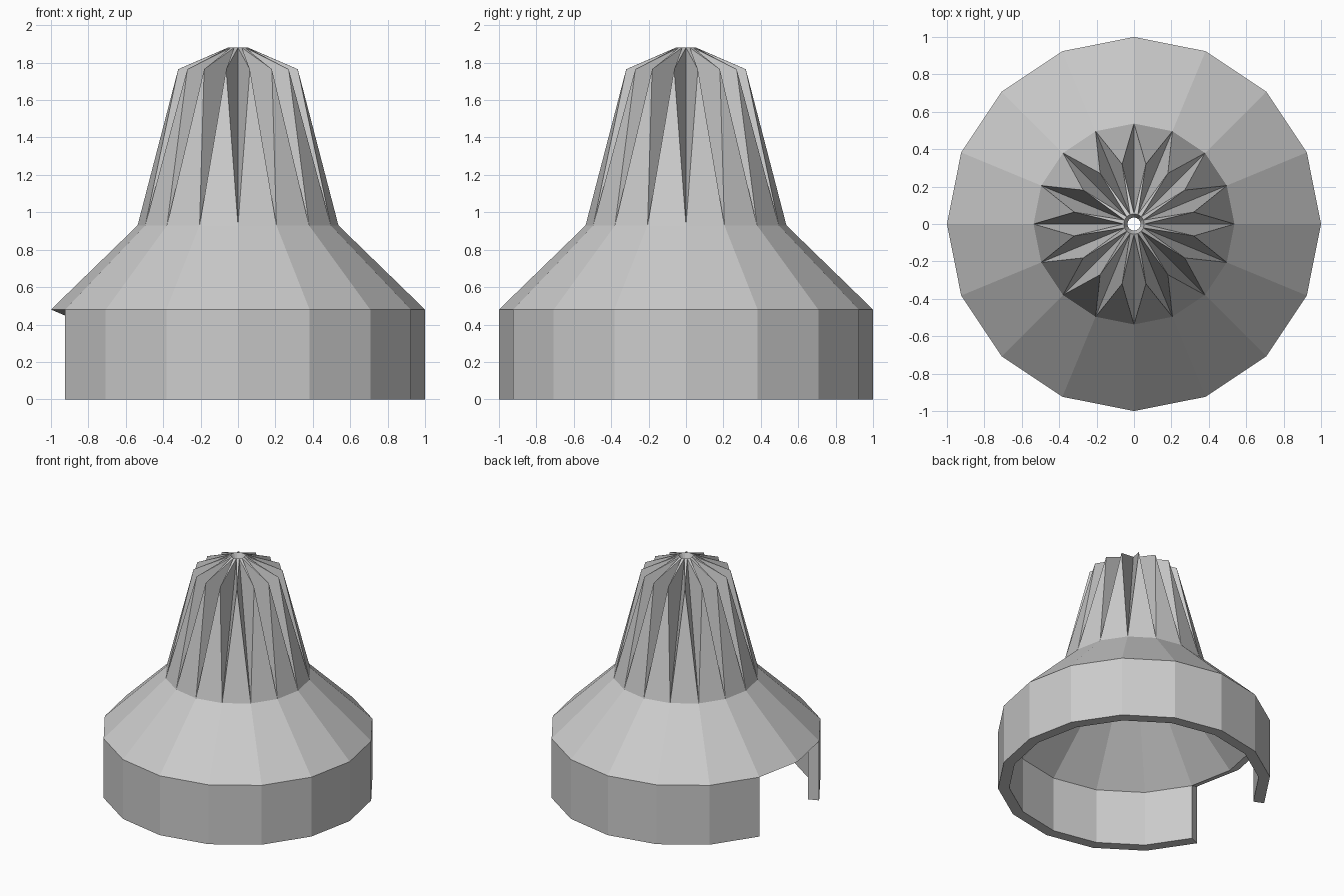
import bpy, bmesh
from math import sin, cos, pi

if "Cube" in bpy.data.objects:
    bpy.data.objects.remove(bpy.data.objects["Cube"])

SIDES = 16
GAP = (7, 8)          # wall segments left open on the -x side

# (radius, height): wall foot, wall top, flute base, rib shoulder, tip rim
OUTER = [(1.0, 0.0), (1.0, 0.48), (0.537, 0.93), (0.326, 1.765), (0.055, 1.88)]
INNER = [(0.917, 0.0), (0.917, 0.445), (0.46, 0.886), (0.25, 1.68), (0.035, 1.83)]

bm = bmesh.new()


def ring(radius, z, shift=0.0):
    return [bm.verts.new((radius * cos(2 * pi * (k + shift) / SIDES),
                          radius * sin(2 * pi * (k + shift) / SIDES), z))
            for k in range(SIDES)]


def skin(profile):
    """One side of the shell: wall, sloped shoulder and fluted crown."""
    # rib points sit halfway between the corners of the other rings
    foot, top, base, rib, tip = [ring(r, z, 0.5 if i == 3 else 0.0)
                                 for i, (r, z) in enumerate(profile)]
    for k in range(SIDES):
        n = (k + 1) % SIDES
        if k not in GAP:
            bm.faces.new((foot[k], foot[n], top[n], top[k]))
        bm.faces.new((top[k], top[n], base[n], base[k]))
        # flat rib face, two groove sides, narrow top sliver
        bm.faces.new((base[k], base[n], rib[k]))
        bm.faces.new((base[k], rib[k], tip[k]))
        bm.faces.new((base[n], tip[n], rib[k]))
        bm.faces.new((rib[k], tip[n], tip[k]))
    return foot, top, tip


o_foot, o_top, o_tip = skin(OUTER)
i_foot, i_top, i_tip = skin(INNER)

# Rims joining the outside to the inside: tip hole, bottom edge, lip over the gap
for k in range(SIDES):
    n = (k + 1) % SIDES
    bm.faces.new((o_tip[k], o_tip[n], i_tip[n], i_tip[k]))
    o, i = (o_top, i_top) if k in GAP else (o_foot, i_foot)
    bm.faces.new((o[k], o[n], i[n], i[k]))

# Upright end faces of the wall on both sides of the gap
for k in (GAP[0], GAP[-1] + 1):
    bm.faces.new((o_foot[k], o_top[k], i_top[k], i_foot[k]))

bmesh.ops.delete(bm, geom=[v for v in bm.verts if not v.link_faces], context='VERTS')
bmesh.ops.recalc_face_normals(bm, faces=bm.faces[:])

mesh = bpy.data.meshes.new("fluted_cap_shell")
bm.to_mesh(mesh)
bm.free()
bpy.context.collection.objects.link(bpy.data.objects.new("fluted_cap_shell", mesh))
